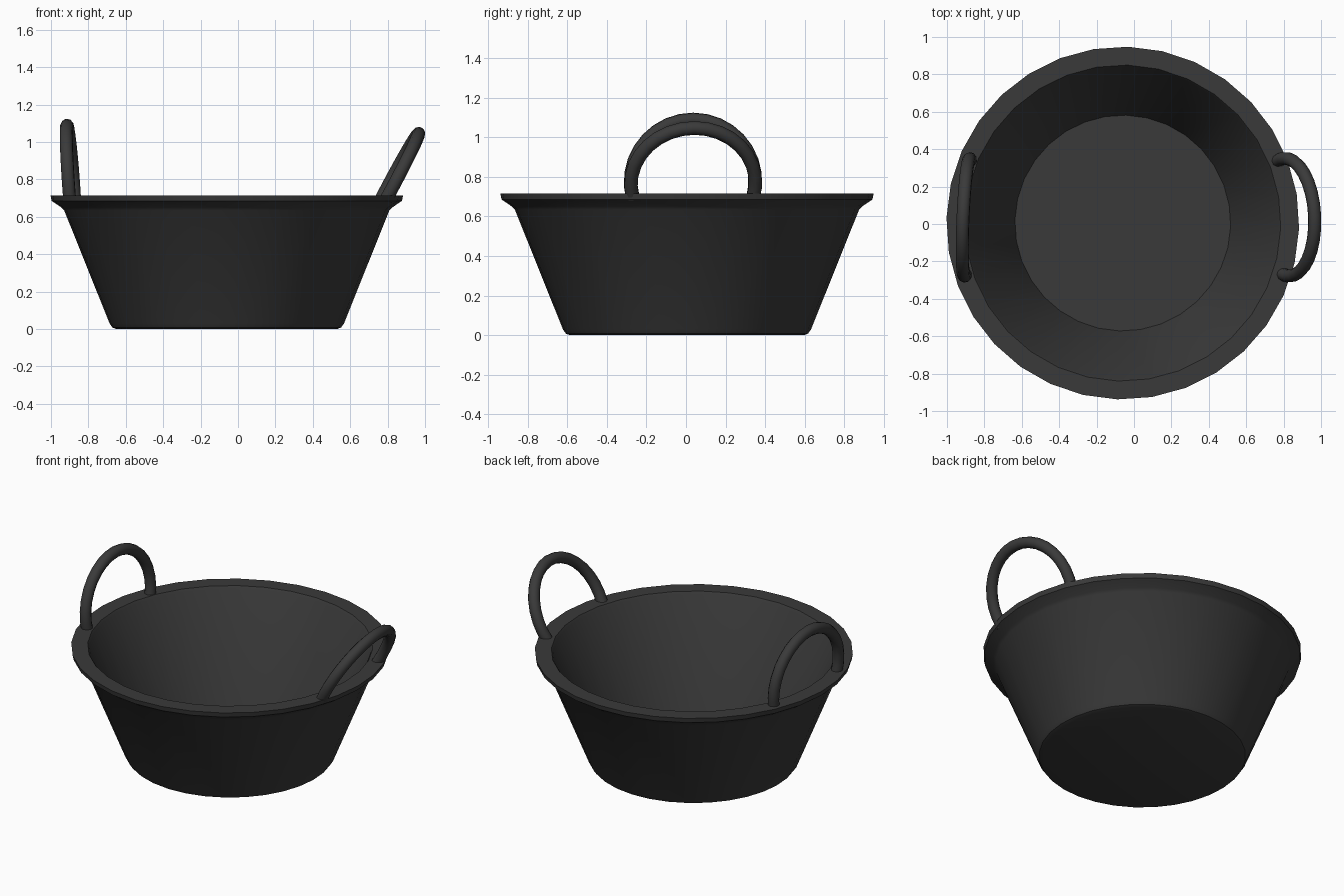
import bpy
import bmesh
from math import sin, cos, pi, radians
from mathutils import Matrix, Vector

SIDES = 32
CENTRE = Vector((-0.06, 0.005, 0))

cube = bpy.data.objects.get("Cube")
if cube:
    bpy.data.objects.remove(cube, do_unlink=True)

# Single dark cast-iron colour
iron = bpy.data.materials.new("dark_iron")
iron.use_nodes = True
iron.diffuse_color = (0.042, 0.042, 0.042, 1)
iron.node_tree.nodes["Principled BSDF"].inputs["Base Color"].default_value = iron.diffuse_color


def finish(obj, angle):
    obj.data.materials.append(iron)
    bpy.ops.object.select_all(action="DESELECT")
    obj.select_set(True)
    bpy.context.view_layer.objects.active = obj
    if obj.type == "CURVE":
        bpy.ops.object.convert(target="MESH")
    bpy.ops.object.shade_smooth_by_angle(angle=radians(angle))


def lathe(name, profile):
    """Rings of a radius/height profile, closed by a face at each end."""
    bm = bmesh.new()
    rings = []
    for r, z in profile:
        angles = [2 * pi * i / SIDES - 0.03 for i in range(SIDES)]
        rings.append([bm.verts.new((r * cos(a), r * sin(a), z)) for a in angles])
    for low, high in zip(rings, rings[1:]):
        for i in range(SIDES):
            j = (i + 1) % SIDES
            bm.faces.new((low[i], low[j], high[j], high[i]))
    bm.faces.new(rings[0][::-1])
    bm.faces.new(rings[-1])
    bmesh.ops.recalc_face_normals(bm, faces=bm.faces)
    mesh = bpy.data.meshes.new(name)
    bm.to_mesh(mesh)
    bm.free()
    obj = bpy.data.objects.new(name, mesh)
    bpy.context.collection.objects.link(obj)
    return obj


def handle(name, foot, lean, turn):
    """Round bar bent into an arch; foot is the middle of its base on the rim."""
    radius, rise, steps = 0.315, 0.06, 18
    start = -0.27
    place = (Matrix.Translation(foot) @ Matrix.Rotation(turn, 4, "Z")
             @ Matrix.Rotation(lean, 4, "Y"))
    curve = bpy.data.curves.new(name, "CURVE")
    curve.dimensions = "3D"
    curve.bevel_depth = 0.035
    curve.bevel_resolution = 3
    curve.use_fill_caps = True
    spline = curve.splines.new("POLY")
    spline.points.add(steps)
    for i, point in enumerate(spline.points):
        a = start + (pi - 2 * start) * i / steps
        pos = place @ Vector((0, radius * cos(a), rise + radius * sin(a)))
        point.co = (*pos, 1)
    obj = bpy.data.objects.new(name, curve)
    bpy.context.collection.objects.link(obj)
    return obj


# Tapered bowl with a flared rim: outside, over the rim, down to the inner floor
bowl = lathe("bowl", [
    (0.59, 0), (0.612, 0.008), (0.627, 0.03),
    (0.87, 0.635), (0.885, 0.65), (0.937, 0.685), (0.943, 0.715),
    (0.845, 0.715), (0.835, 0.7), (0.577, 0.04),
])
bowl.location = CENTRE
finish(bowl, 35)

# Two arched handles, the left one leaning well outward
finish(handle("right_handle", (-0.888, 0.035, 0.715), radians(-4), -0.045), 60)
finish(handle("left_handle", (0.79, 0.035, 0.715), radians(28), 0.045), 60)
